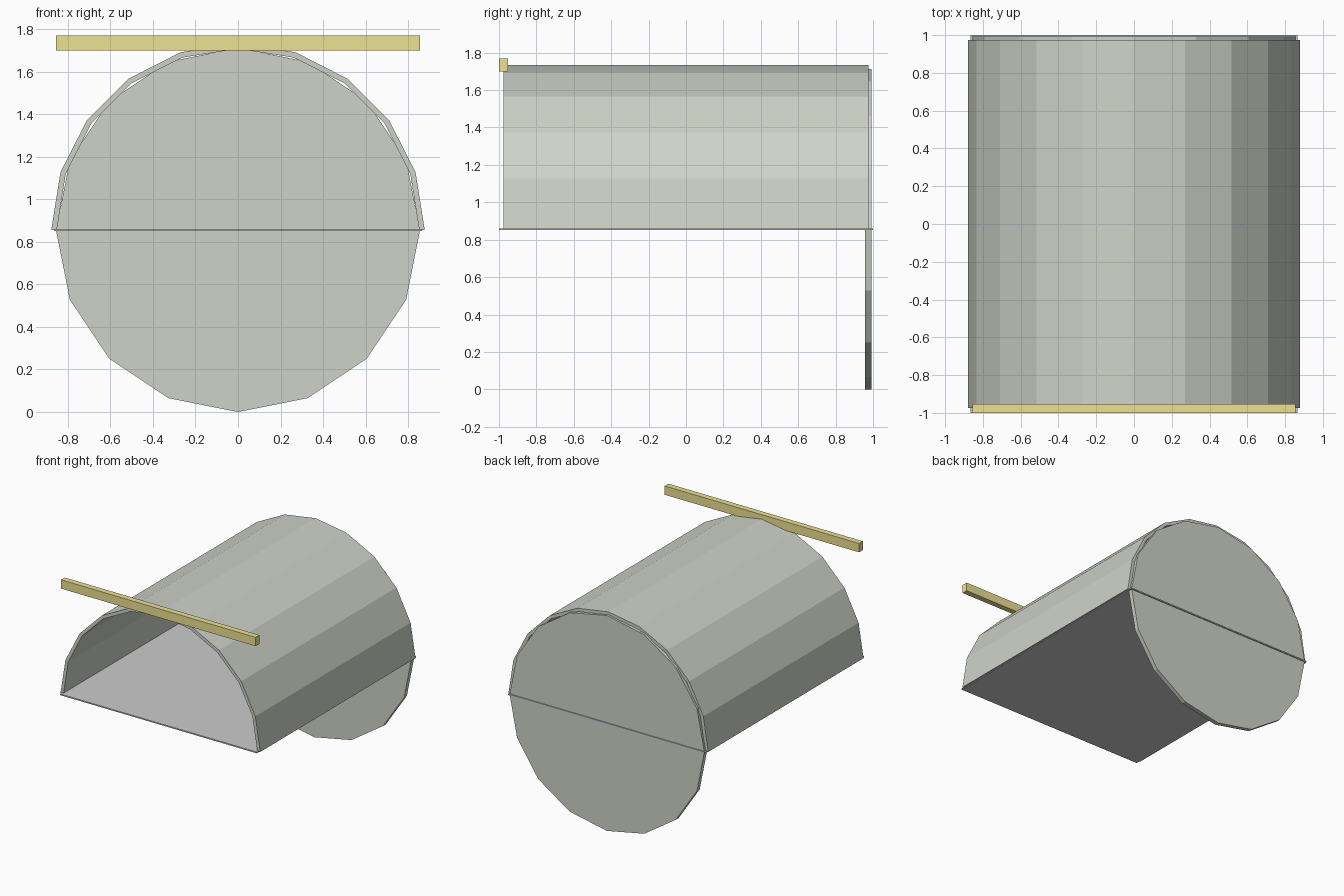
import bpy, bmesh, math

if "Cube" in bpy.data.objects:
    bpy.data.objects.remove(bpy.data.objects["Cube"])

CZ = 0.856  # height of the barrel axis


def material(name, rgb):
    m = bpy.data.materials.new(name)
    m.diffuse_color = (*rgb, 1)
    m.use_nodes = True
    m.node_tree.nodes["Principled BSDF"].inputs["Base Color"].default_value = m.diffuse_color
    return m


def finish(name, bm, mat=None):
    bmesh.ops.recalc_face_normals(bm, faces=bm.faces)
    me = bpy.data.meshes.new(name)
    bm.to_mesh(me)
    bm.free()
    ob = bpy.data.objects.new(name, me)
    bpy.context.collection.objects.link(ob)
    if mat:
        me.materials.append(mat)
    return ob


def prism(name, profile, y0, y1, mat=None):
    """Extrude a closed x-z outline along y."""
    bm = bmesh.new()
    face = bm.faces.new([bm.verts.new((x, y0, z)) for x, z in profile])
    ext = bmesh.ops.extrude_face_region(bm, geom=[face], use_keep_orig=True)
    for v in ext["geom"]:
        if isinstance(v, bmesh.types.BMVert):
            v.co.y = y1
    return finish(name, bm, mat)


def box(name, x, y0, y1, z0, z1, mat=None):
    return prism(name, [(-x, z0), (x, z0), (x, z1), (-x, z1)], y0, y1, mat)


def arc(r, sides, sweep):
    return [(r * math.cos(sweep * i / sides), CZ + r * math.sin(sweep * i / sides))
            for i in range(sides + 1)]


metal = material("grey_green", (0.62, 0.65, 0.58))
gold = material("yellow", (0.85, 0.75, 0.29))

# arched roof shell, ten flat panels
prism("arched_roof", arc(0.878, 10, math.pi) + arc(0.852, 10, math.pi)[::-1],
      -0.975, 0.975, metal)

# round back wall, sixteen sides
prism("back_disc", arc(0.856, 16, 2 * math.pi)[:-1], 0.957, 0.992, metal)

# thin floor sheet
box("floor", 0.866, -1.0, 1.0, CZ - 0.005, CZ + 0.005)

# yellow bar across the front top
box("front_bar", 0.855, -1.0, -0.953, 1.70, 1.77, gold)
